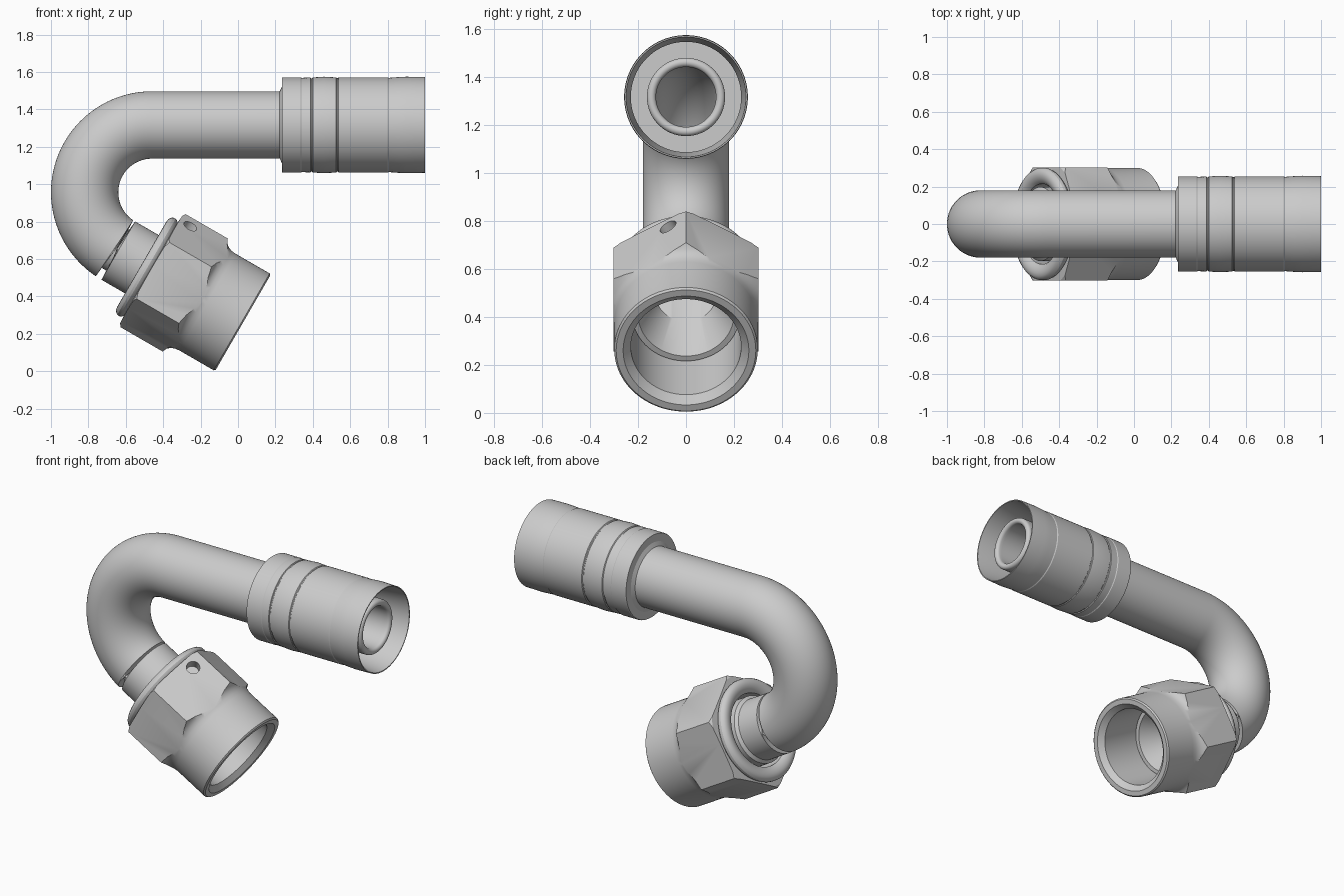
import bpy, bmesh
from math import sin, cos, pi, radians, sqrt
from mathutils import Vector, Matrix

if "Cube" in bpy.data.objects:
    bpy.data.objects.remove(bpy.data.objects["Cube"])

# Centreline: straight hose side, 150 degree bend, straight nut side
AXIS_Z, BEND_R = 1.317, 0.36
BEND = Vector((-0.46, 0, AXIS_Z - BEND_R))
U = Vector((cos(radians(30)), 0, -0.5))          # nut outlet direction
V = Vector((0.5, 0, cos(radians(30))))           # "up" across the nut
LEG = 0.77
NUT_END = BEND - BEND_R * V + LEG * U


def nut_st(s, r):
    """Ring at distance s behind the nut's open face."""
    return NUT_END - U * s, V, r


def hose_st(x, r):
    """Ring on the horizontal hose axis."""
    return Vector((x, 0, AXIS_Z)), Vector((0, 0, 1)), r


def bend_st(deg, r):
    n = Vector((cos(radians(deg)), 0, sin(radians(deg))))
    # normal is kept continuous with both straight legs
    return BEND + n * BEND_R, n, r


def finish(ob, angle=25):
    bpy.ops.object.select_all(action='DESELECT')
    ob.select_set(True)
    bpy.context.view_layer.objects.active = ob
    bpy.ops.object.shade_smooth_by_angle(angle=radians(angle))


def add_mesh(name, bm):
    bmesh.ops.recalc_face_normals(bm, faces=bm.faces[:])
    me = bpy.data.meshes.new(name)
    bm.to_mesh(me)
    bm.free()
    ob = bpy.data.objects.new(name, me)
    bpy.context.collection.objects.link(ob)
    return ob


def sweep(name, stations, n=80):
    """Skin a closed loop of circular rings."""
    bm = bmesh.new()
    rings = []
    for c, up, r in stations:
        rings.append([bm.verts.new(c + r * (cos(2 * pi * i / n) * up
                      + sin(2 * pi * i / n) * Vector((0, 1, 0)))) for i in range(n)])
    for a, b in zip(rings, rings[1:] + rings[:1]):
        for i in range(n):
            j = (i + 1) % n
            bm.faces.new((a[i], a[j], b[j], b[i]))
    return add_mesh(name, bm)


def prism(name, centre, axis, up, radius, depth, sides):
    """Regular prism with one corner pointing along up."""
    side = axis.cross(up)
    m = Matrix((up, side, axis)).transposed().to_4x4()
    m.translation = centre
    bm = bmesh.new()
    ends = []
    for z in (-depth / 2, depth / 2):
        ends.append([bm.verts.new(m @ Vector((radius * cos(2 * pi * i / sides),
                     radius * sin(2 * pi * i / sides), z))) for i in range(sides)])
    for e in ends:
        bm.faces.new(e)
    for i in range(sides):
        j = (i + 1) % sides
        bm.faces.new((ends[0][i], ends[0][j], ends[1][j], ends[1][i]))
    return add_mesh(name, bm)


def cut(ob, cutter, operation):
    mod = ob.modifiers.new(operation.title(), 'BOOLEAN')
    mod.operation, mod.solver, mod.object = operation, 'EXACT', cutter
    bpy.context.view_layer.objects.active = ob
    bpy.ops.object.modifier_apply(modifier=mod.name)
    bpy.data.objects.remove(cutter)


# Bent tube with coned sleeve at the nut and rounded hose stub
TUBE_R, BORE = 0.18, 0.125
tube = [nut_st(*p) for p in ((0.30, 0.2), (0.30, 0.224), (0.42, 0.224), (0.43, 0.198),
                             (0.61, 0.198), (0.625, TUBE_R), (LEG, TUBE_R))]
angles = [240 - 150 * i / 40 for i in range(41)]
tube += [bend_st(a, TUBE_R) for a in angles[1:]]
tube += [hose_st(*p) for p in ((0.40, TUBE_R), (0.42, 0.163), (0.92, 0.163))]
tube += [hose_st(0.935 + 0.019 * sin(t * pi / 8), 0.144 + 0.019 * cos(t * pi / 8))
         for t in range(9)]
tube += [hose_st(0.92, BORE)]
tube += [bend_st(a, BORE) for a in reversed(angles)]
tube += [nut_st(0.46, BORE)]
finish(sweep("bent_tube", tube))

# Crimped hose shell, open at the hose end
shell = [(0.222, 0.178), (0.228, 0.19), (0.235, 0.205), (0.235, 0.252), (0.24, 0.255),
         (0.335, 0.255), (0.34, 0.252), (0.388, 0.254), (0.391, 0.249), (0.396, 0.249),
         (0.40, 0.254), (0.46, 0.258), (0.525, 0.254), (0.529, 0.250), (0.534, 0.250),
         (0.538, 0.255), (0.80, 0.255), (0.806, 0.252), (0.86, 0.256), (0.90, 0.258),
         (1.0, 0.256), (1.0, 0.25), (0.80, 0.23), (0.42, 0.23), (0.42, 0.16), (0.25, 0.16)]
finish(sweep("hose_shell", [hose_st(*p) for p in shell]))

# Swivel nut: turned profile trimmed to a hexagon
profile = [(0, 0.262), (0, 0.291), (0.008, 0.299), (0.22, 0.299), (0.245, 0.302),
           (0.265, 0.309), (0.283, 0.324), (0.297, 0.352), (0.553, 0.352), (0.567, 0.332),
           (0.570, 0.288), (0.578, 0.296), (0.59, 0.301), (0.603, 0.300), (0.615, 0.292),
           (0.623, 0.279), (0.625, 0.262), (0.622, 0.245), (0.612, 0.225), (0.60, 0.215),
           (0.41, 0.215), (0.41, 0.23), (0.03, 0.23)]
nut = sweep("swivel_nut", [nut_st(*p) for p in profile], 96)
APOTHEM = 0.302
cut(nut, prism("hex_cutter", NUT_END - U * 0.3, U, V, APOTHEM / cos(pi / 6), 1.2, 6),
    'INTERSECT')

# Small pin hole in the upper front flat
normal = V * cos(pi / 6) + Vector((0, -0.5, 0))
hole = NUT_END - U * 0.502 + V * (APOTHEM / cos(pi / 6) - 0.075 / sqrt(3)) + Vector((0, -0.075, 0))
cut(nut, prism("pin_cutter", hole, normal, U, 0.038, 0.14, 32), 'DIFFERENCE')
finish(nut)
